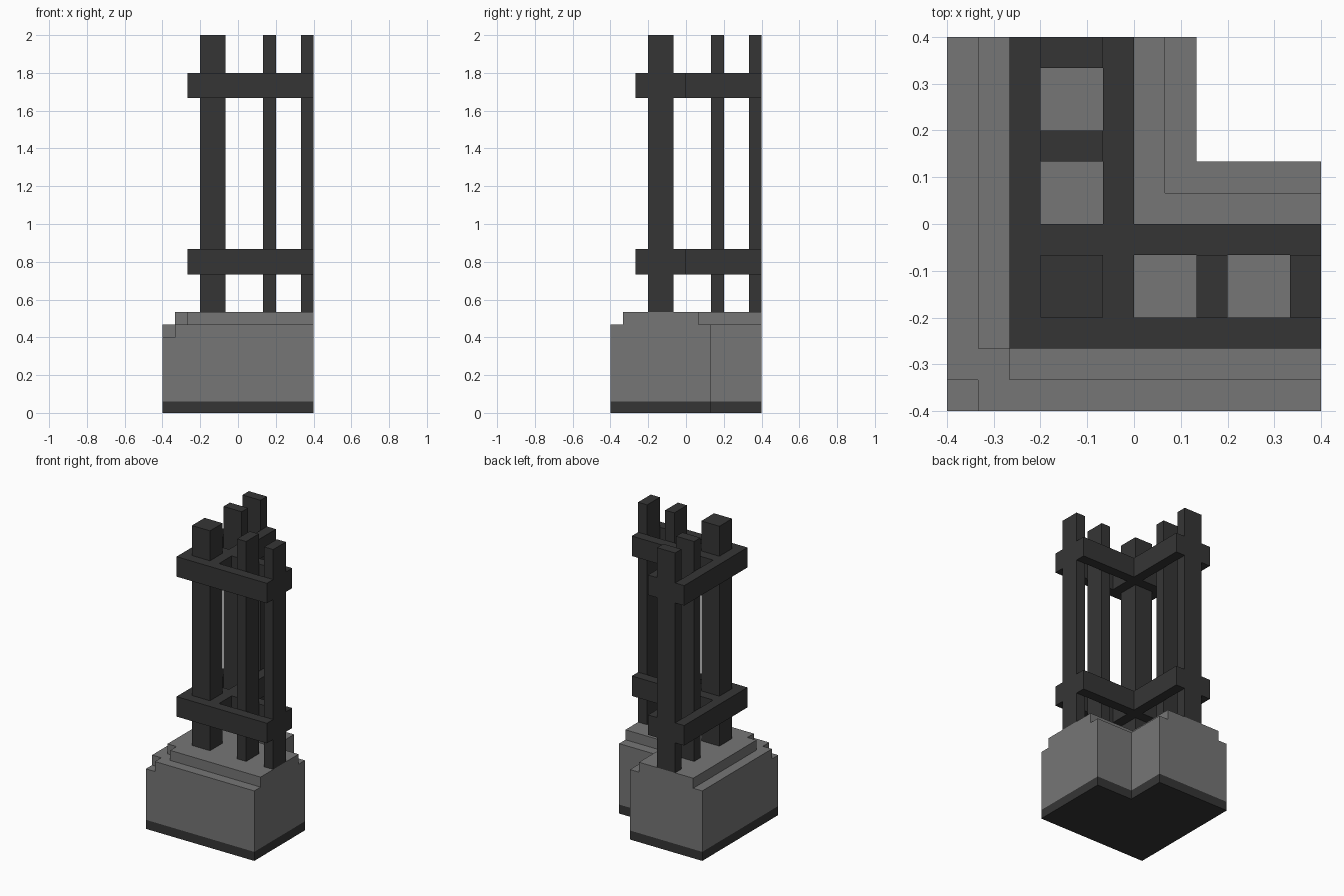
import bpy
import bmesh

cube = bpy.data.objects.get("Cube")
if cube:
    bpy.data.objects.remove(cube, do_unlink=True)

U = 1 / 15  # grid unit


def material(name, value):
    m = bpy.data.materials.new(name)
    m.use_nodes = True
    col = (value, value, value, 1)
    m.diffuse_color = col
    m.node_tree.nodes["Principled BSDF"].inputs["Base Color"].default_value = col
    return m


stone = material("grey stone", 0.181)
iron = material("dark iron", 0.036)


def prism(name, outline, z0, z1, mat):
    """Extrude a flat outline (in grid units) between two heights."""
    bm = bmesh.new()
    face = bm.faces.new([bm.verts.new((x * U, y * U, z0)) for x, y in outline])
    top = bmesh.ops.extrude_face_region(bm, geom=[face])["geom"]
    for v in top:
        if isinstance(v, bmesh.types.BMVert):
            v.co.z = z1
    bmesh.ops.recalc_face_normals(bm, faces=bm.faces)
    me = bpy.data.meshes.new(name)
    bm.to_mesh(me)
    bm.free()
    me.materials.append(mat)
    ob = bpy.data.objects.new(name, me)
    bpy.context.collection.objects.link(ob)
    return ob


def corner_shape(outer, inner, notch=0):
    """L outline running to +x and +y, with an optional notched outer corner."""
    if notch:
        c = outer + notch
        start = [(outer, c), (c, c), (c, outer)]
    else:
        start = [(outer, outer)]
    return start + [(6, outer), (6, inner), (inner, inner), (inner, 6), (outer, 6)]


def box(x0, x1, y0, y1):
    return [(x0, y0), (x1, y0), (x1, y1), (x0, y1)]


# Stepped stone base
prism("base_plinth", corner_shape(-6, 2), 0, 0.06, iron)
prism("base_wall", corner_shape(-6, 2), 0.06, 6 * U, stone)
prism("base_lower_step", corner_shape(-6, 2, 1), 6 * U, 7 * U, stone)
prism("base_upper_step", corner_shape(-5, 1, 1), 7 * U, 8 * U, stone)

# Posts: a thick one at the corner and two thin ones along each arm
prism("corner_post", box(-3, -1, -3, -1), 8 * U, 2, iron)
for label, a in (("middle", 2), ("end", 5)):
    prism(label + "_post_side_arm", box(a, a + 1, -3, -1), 8 * U, 2, iron)
    prism(label + "_post_back_arm", box(-3, -1, a, a + 1), 8 * U, 2, iron)

# Rails: outer L and crossing inner pair, at two heights
inner_cross = [(-1, -3), (0, -3), (0, -1), (6, -1), (6, 0), (0, 0),
               (0, 6), (-1, 6), (-1, 0), (-3, 0), (-3, -1), (-1, -1)]
for label, z in (("lower", 11), ("upper", 25)):
    prism(label + "_outer_rail", corner_shape(-4, -3), z * U, (z + 2) * U, iron)
    prism(label + "_inner_rails", inner_cross, z * U, (z + 2) * U, iron)
